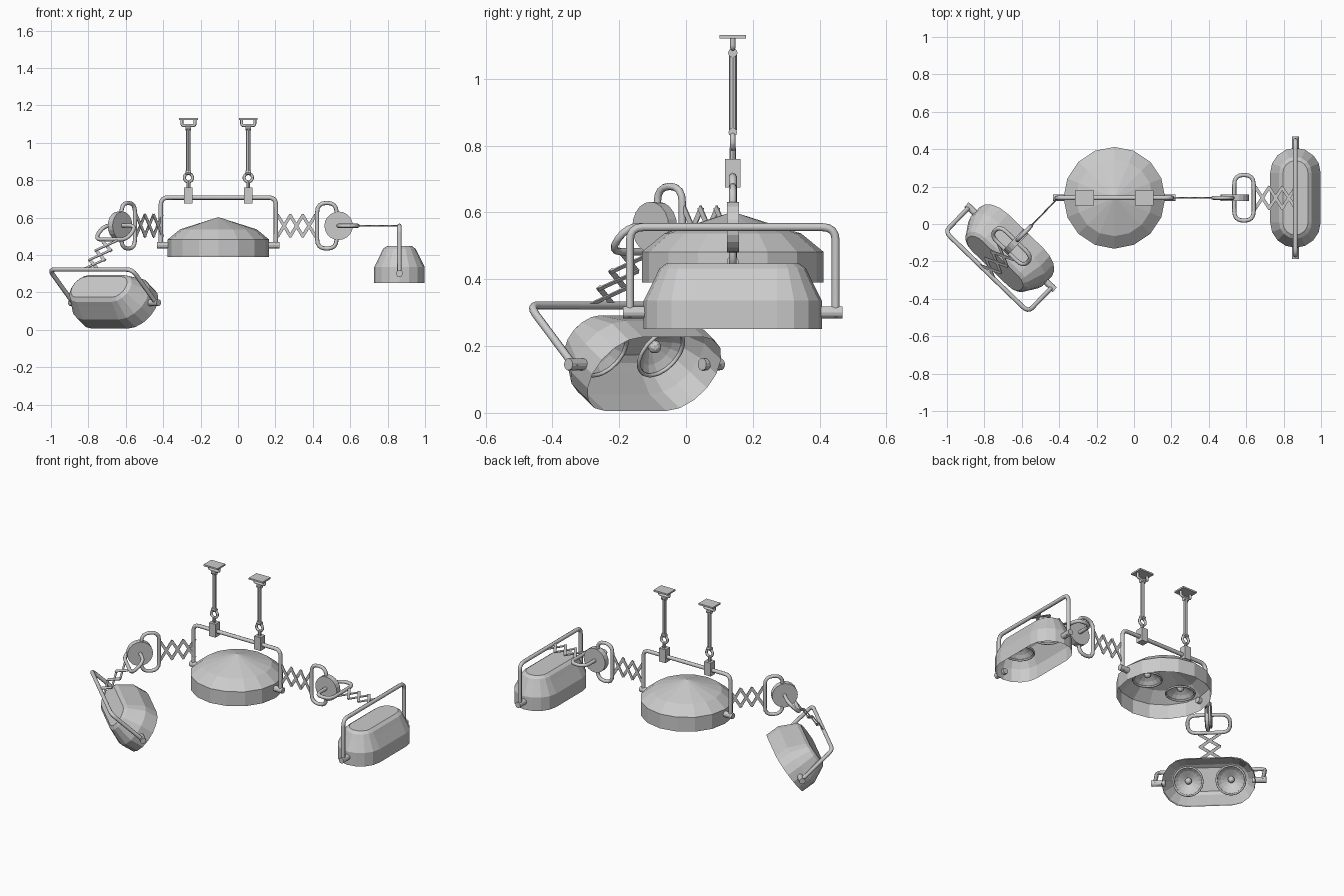
import bpy, bmesh
from math import pi, cos, sin, radians
from mathutils import Matrix, Vector

if "Cube" in bpy.data.objects:
    bpy.data.objects.remove(bpy.data.objects["Cube"])

T = lambda x, y, z: Matrix.Translation((x, y, z))
R = lambda deg, axis: Matrix.Rotation(radians(deg), 4, axis)


def add(name, bm, M):
    bmesh.ops.recalc_face_normals(bm, faces=bm.faces)
    me = bpy.data.meshes.new(name)
    bm.to_mesh(me)
    bm.free()
    ob = bpy.data.objects.new(name, me)
    ob.matrix_world = M
    bpy.context.collection.objects.link(ob)
    return ob


def box(name, M, sx, sy, sz):
    bm = bmesh.new()
    bmesh.ops.create_cube(bm, size=1, matrix=Matrix.Diagonal((sx, sy, sz, 1)))
    return add(name, bm, M)


def cyl(name, M, r, h, n=16):
    bm = bmesh.new()
    bmesh.ops.create_cone(bm, cap_ends=True, segments=n, radius1=r, radius2=r, depth=h)
    return add(name, bm, M)


def loft(name, M, rings, cap_top=False):
    """Skin a stack of point rings."""
    bm = bmesh.new()
    rows = [[bm.verts.new(p) for p in ring] for ring in rings]
    for a, b in zip(rows, rows[1:]):
        n = len(a)
        for i in range(n):
            bm.faces.new((a[i], a[(i + 1) % n], b[(i + 1) % n], b[i]))
    if cap_top:
        bm.faces.new(rows[-1])
    bmesh.ops.remove_doubles(bm, verts=bm.verts, dist=1e-5)
    return add(name, bm, M)


def stadium(r, half, z, n=8):
    """Ring of points, long axis along y (a circle when half is 0)."""
    pts = []
    for s in (1, -1):
        for i in range(n + (half > 0)):
            a = pi * i / n + (0 if s > 0 else pi)
            pts.append((r * cos(a), r * sin(a) + s * half, z))
    return pts


def tube(name, M, corners, r, bend=0.04, closed=False, steps=4):
    """Round tube along a path whose corners are rounded."""
    P = [Vector(c) for c in corners]
    path = []
    for i, p in enumerate(P):
        if not closed and i in (0, len(P) - 1):
            path.append(p)
            continue
        a = p + (P[i - 1] - p).normalized() * bend
        b = p + (P[(i + 1) % len(P)] - p).normalized() * bend
        for k in range(steps + 1):
            t = k / steps
            path.append(a * (1 - t) ** 2 + p * 2 * t * (1 - t) + b * t * t)
    cu = bpy.data.curves.new(name, 'CURVE')
    cu.dimensions = '3D'
    cu.bevel_depth, cu.bevel_resolution, cu.use_fill_caps = r, 2, True
    sp = cu.splines.new('POLY')
    sp.points.add(len(path) - 1)
    for q, v in zip(sp.points, path):
        q.co = (*v, 1)
    sp.use_cyclic_u = closed
    ob = bpy.data.objects.new(name, cu)
    ob.matrix_world = M
    bpy.context.collection.objects.link(ob)
    return ob


def yoke(name, M):
    """Inverted U in the YZ plane, top bar at z 0, pivot pins at z -0.255."""
    h = 0.308
    tube(name + "_yoke", M, [(0, -h, -.27), (0, -h, 0), (0, h, 0), (0, h, -.27)], .012)
    for s in (-1, 1):
        cyl(name + "_pivot_pin", M @ T(0, s * .288, -.255) @ R(90, 'X'), .018, .08, 12)


def reflectors(name, M, z, off=.122):
    """Two dish reflectors with rim ring and bulb, opening down."""
    for s in (-1, 1):
        D = M @ T(0, s * off, z)
        loft(name + "_reflector", D, [stadium(.083, 0, 0), stadium(.06, 0, .022),
                                      stadium(.022, 0, .045)], True)
        tube(name + "_reflector_rim", D, stadium(.083, 0, 0), .006, .005, True, 1)
        bm = bmesh.new()
        bmesh.ops.create_uvsphere(bm, u_segments=10, v_segments=6, radius=.02)
        add(name + "_bulb", bm, D @ T(0, 0, .032))


def scissor(name, M, length, n=3, half=.055):
    """Flat lazy-tongs lattice along x in the XZ plane."""
    step = length / n
    bm = bmesh.new()
    for i in range(n):
        for s in (-1, 1):
            v = Vector((step, 0, 2 * half * s))
            m = T((i + .5) * step, .002 * s, 0) @ Matrix.Rotation(-s * v.angle(Vector((1, 0, 0))), 4, 'Y')
            bmesh.ops.create_cube(bm, size=1, matrix=m @ Matrix.Diagonal((v.length + .012, .004, .017, 1)))
    add(name, bm, M)


def link(name, M):
    """Rounded rectangular loop in the XZ plane, centred."""
    x, z = .052, .122
    tube(name, M, [(-x, 0, -z), (x, 0, -z), (x, 0, z), (-x, 0, z)], .011, .05, True)


def side_lamp(side, M, pitch, tilt):
    """Whole articulated arm along local x ending in an oblong lamp."""
    scissor(side + "_inner_scissor", M, .2)
    link(side + "_upright_loop", M @ T(.262, 0, 0))
    cyl(side + "_hinge_disc", M @ T(.325, 0, 0) @ R(90, 'X'), .076, .036, 20)
    F = M @ T(.325, 0, 0) @ R(pitch, 'Y')
    link(side + "_flat_loop", F @ T(.05, 0, 0) @ R(90, 'X'))
    scissor(side + "_outer_scissor", F @ T(.113, 0, 0) @ R(90, 'X'), .212)
    L = F @ T(.325, 0, 0)
    yoke(side, L)
    # oblong shade, origin at its pivot
    S = L @ T(0, 0, -.255) @ R(tilt, 'Y')
    prof = [(.135, -.05), (.135, .035), (.1, .105), (.087, .132), (.067, .146)]
    loft(side + "_shade", S, [stadium(r, .132, z) for r, z in prof], True)
    reflectors(side, S, .06)


# central round lamp, its yoke lies along x
CX, CY = -.105, .14
C = T(CX, CY, .707) @ R(90, 'Z')
yoke("centre", C)
S = C @ T(0, 0, -.255)
prof = [(.272, -.062), (.272, .03), (.205, .085), (.0, .15)]
loft("centre_shade", S, [stadium(max(r, 1e-6), 0, z) for r, z in prof])
reflectors("centre", S, -.005)

# ceiling hangers
for x in (CX - .16, CX + .16):
    H = T(x, CY, 0)
    box("ceiling_plate", H @ T(0, 0, 1.126), .1, .08, .01)
    tube("ceiling_bracket", H, [(-.035, 0, 1.122), (-.035, 0, 1.092), (.035, 0, 1.092), (.035, 0, 1.122)], .008, .01)
    cyl("hanger_rod", H @ T(0, 0, .962), .012, .23, 8)
    cyl("rod_eye", H @ T(0, 0, 1.078) @ R(90, 'Y'), .014, .03, 10)
    cyl("rod_foot", H @ T(0, 0, .84) @ R(90, 'Y'), .013, .03, 10)
    tube("hanger_ring", H @ T(0, 0, .813) @ R(90, 'X'), stadium(.023, 0, 0, 6), .008, .005, True, 1)
    cyl("clamp_neck", H @ T(0, 0, .775), .01, .04, 8)
    box("yoke_clamp", H @ T(0, 0, .718), .046, .046, .085)

# articulated side lamps
side_lamp("right", T(CX + .318, CY, .556), 0, 0)
side_lamp("left", T(CX - .3, CY, .556) @ R(226, 'Z'), 46, 9)

# turn the tube curves into meshes
bpy.ops.object.select_all(action='DESELECT')
curves = [o for o in bpy.context.scene.objects if o.type == 'CURVE']
for o in curves:
    o.select_set(True)
bpy.context.view_layer.objects.active = curves[0]
bpy.ops.object.convert(target='MESH')
